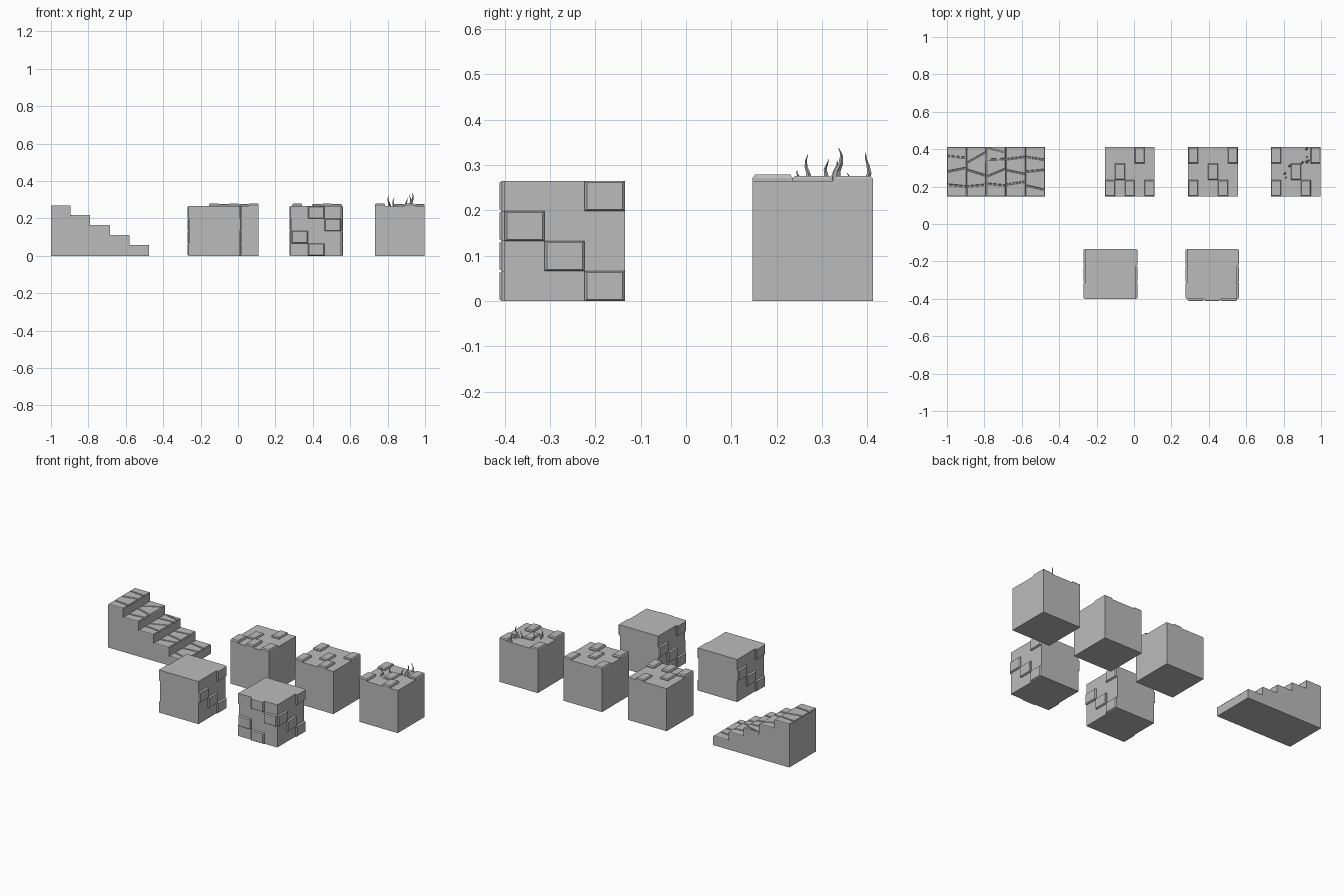
import bpy, bmesh, math
from mathutils import Vector

cube = bpy.data.objects.get("Cube")
if cube:
    bpy.data.objects.remove(cube)

stone = bpy.data.materials.new("stone grey")
stone.use_nodes = True
GREY = (0.5, 0.5, 0.5, 1)
stone.diffuse_color = GREY
stone.node_tree.nodes["Principled BSDF"].inputs["Base Color"].default_value = GREY

S = 0.265            # block side
Z = Vector((0, 0, 1))


def finish(bm, name):
    bmesh.ops.recalc_face_normals(bm, faces=bm.faces)
    mesh = bpy.data.meshes.new(name)
    bm.to_mesh(mesh)
    bm.free()
    mesh.materials.append(stone)
    obj = bpy.data.objects.new(name, mesh)
    bpy.context.collection.objects.link(obj)
    return obj


def loft(bm, rings):
    """Closed skin through rings of equal length."""
    rings = [[bm.verts.new(p) for p in ring] for ring in rings]
    n = len(rings[0])
    for a, b in zip(rings, rings[1:]):
        for i in range(n):
            j = (i + 1) % n
            bm.faces.new((a[i], a[j], b[j], b[i]))
    bm.faces.new(rings[0])
    bm.faces.new(rings[-1])


def raised_stone(bm, base, normal, h, inset=0.006):
    """Low slab on a polygon, with a chamfered upper rim."""
    mid = [p + normal * h * 0.5 for p in base]
    c = sum(base, Vector()) / len(base)
    top = [p + (c - p).normalized() * inset + normal * h for p in base]
    loft(bm, [[p - normal * 0.002 for p in base], mid, top])


def block(name, x, y):
    bm = bmesh.new()
    corners = [(x, y), (x + S, y), (x + S, y + S), (x, y + S)]
    loft(bm, [[Vector((a, b, z)) for a, b in corners] for z in (0, S)])
    finish(bm, name)


def raised_grid(name, origin, u, v, cols, rows, cells):
    """Raised stones on chosen cells of a block face."""
    bm = bmesh.new()
    normal = u.cross(v).normalized()
    for i, j in cells:
        quad = [origin + u * (S * a / cols) + v * (S * b / rows)
                for a, b in ((i, j), (i + 1, j), (i + 1, j + 1), (i, j + 1))]
        h = 0.014 if normal.z > 0.5 and j == 0 else 0.011
        raised_stone(bm, quad, normal, h)
    finish(bm, name)


# Floor blocks with raised paving
BACK = 0.147
X, Y = Vector((1, 0, 0)), Vector((0, 1, 0))
floors = {
    "plain_floor": (-0.155, [(0, 0), (2, 0), (4, 0), (1, 1), (3, 2)]),
    "second_floor": (0.29, [(0, 0), (3, 0), (2, 1), (0, 2), (4, 2)]),
    "rooted_floor": (0.733, [(0, 0), (3, 0), (2, 1), (0, 2), (4, 2)]),
}
for name, (x, cells) in floors.items():
    block(name + "_block", x, BACK)
    raised_grid(name + "_paving", Vector((x, BACK, S)), X, Y, 5, 3, cells)

# Wall blocks with protruding bricks, one brick per course
FRONT = -0.4
side_bricks = [(2, 0), (1, 1), (0, 2), (2, 3)]
front_bricks = [(1, 0), (0, 1), (2, 2), (1, 3)]
for name, x in (("side_wall", -0.258), ("corner_wall", 0.286)):
    block(name + "_block", x, FRONT)
    raised_grid(name + "_right_bricks", Vector((x + S, FRONT, 0)), Y, Z, 3, 4, side_bricks)
    raised_grid(name + "_left_bricks", Vector((x, FRONT + S, 0)), -Y, Z, 3, 4, side_bricks)
raised_grid("corner_wall_front_bricks", Vector((0.286, FRONT, 0)), X, Z, 3, 4, front_bricks)

# Stair body: stepped profile drawn through the depth
STEP, RISE, CAP = 0.105, 0.053, 0.008
profile = [(-1, 0)]
for i in range(5):
    z = 0.27 - RISE * i - CAP
    profile += [(-1 + STEP * i, z), (-1 + STEP * (i + 1), z)]
profile.append((-1 + STEP * 5, 0))
bm = bmesh.new()
loft(bm, [[Vector((x, y, z)) for x, z in profile] for y in (BACK, BACK + S)])
finish(bm, "stair_body")

# Cracked stones on each tread; cracks are depth fractions at both tread ends
cracks = [
    [(0.24, 0.2), (0.5, 0.58), (0.82, 0.78)],
    [(0.2, 0.24), (0.54, 0.42), (0.68, 0.9)],
    [(0.26, 0.22), (0.4, 0.56), (0.74, 0.76), (0.99, 0.89)],
    [(0.24, 0.3), (0.53, 0.45), (0.75, 0.8)],
    [(0.22, 0.13), (0.5, 0.54), (0.8, 0.74)],
]
GAP = 0.003
for i, lines in enumerate(cracks):
    bm = bmesh.new()
    x0, x1 = -1 + STEP * i, -1 + STEP * (i + 1)
    z = 0.27 - RISE * i - CAP
    edges = [(0, 0)] + lines + [(1, 1)]
    for k, ((a0, a1), (b0, b1)) in enumerate(zip(edges, edges[1:])):
        lo = 0 if k == 0 else GAP
        hi = 0 if k == len(lines) else GAP
        quad = [Vector((px, BACK + S * f + off, z)) for px, f, off in
                ((x0, a0, lo), (x1, a1, lo), (x1, b1, -hi), (x0, b0, -hi))]
        raised_stone(bm, quad, Z, CAP, 0.004)
    finish(bm, f"tread_stones_{i + 1}")

# Crooked roots: x, y, tip height, base half width
roots = [
    (0.812, 0.247, 0.29, 0.004), (0.806, 0.268, 0.325, 0.006),
    (0.832, 0.311, 0.315, 0.006), (0.902, 0.33, 0.312, 0.006),
    (0.93, 0.337, 0.34, 0.01), (0.925, 0.358, 0.284, 0.004),
    (0.922, 0.4, 0.33, 0.006),
]
bm = bmesh.new()
for k, (x, y, tip, w) in enumerate(roots):
    rings = []
    for t in (0, 0.3, 0.55, 0.8, 1):
        r = w * (1 - t) + 0.0006
        sway = 0.7 * w * math.sin(5.5 * t + k)
        rings.append([Vector((x + sway + r * math.cos(q * math.pi / 2),
                              y + sway + r * math.sin(q * math.pi / 2),
                              S - 0.002 + (tip - S) * t)) for q in range(4)])
    loft(bm, rings)
finish(bm, "crooked_roots")
